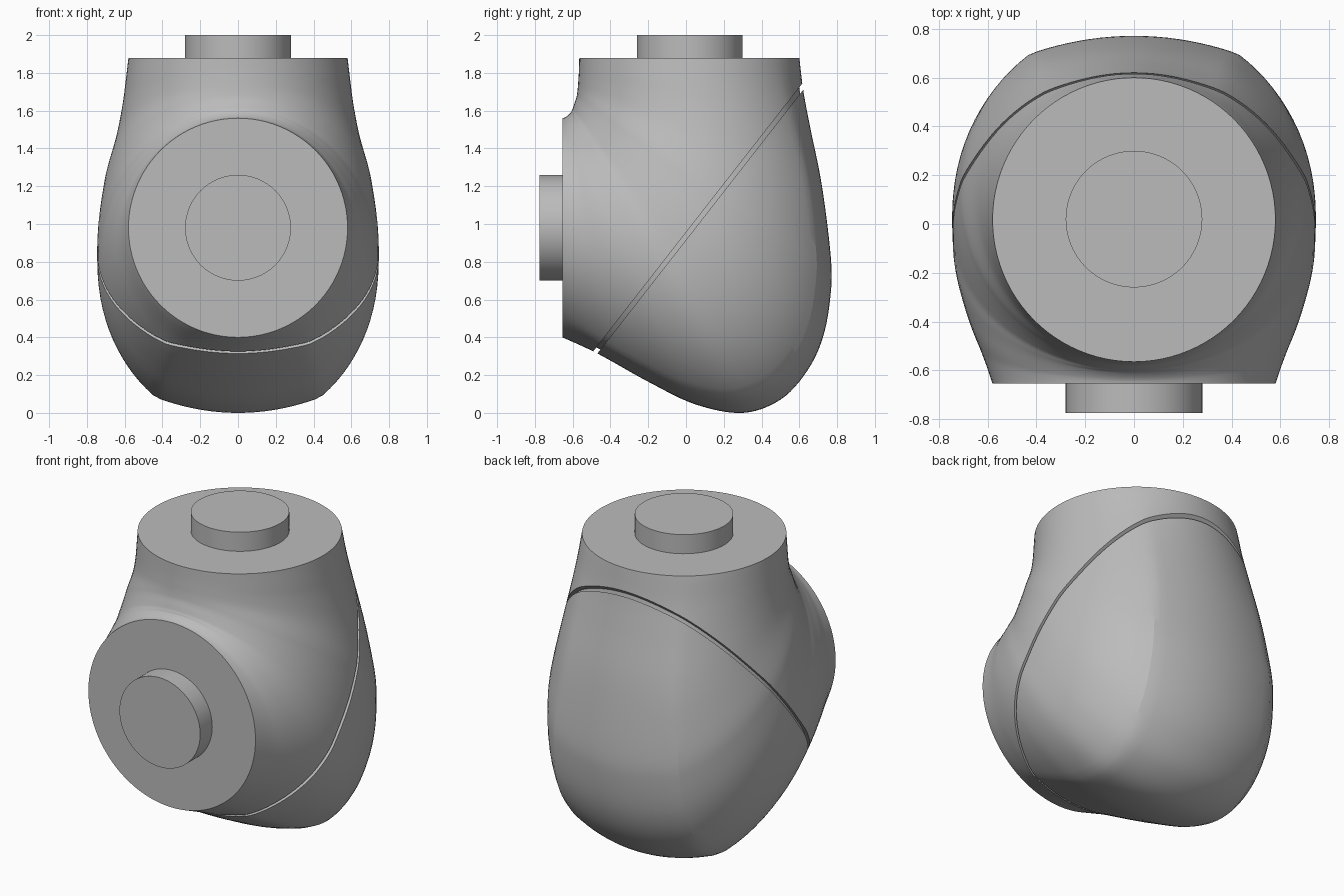
import bpy
import bmesh
import math
from mathutils import Vector, Matrix

default_cube = bpy.data.objects.get("Cube")
if default_cube:
    bpy.data.objects.remove(default_cube, do_unlink=True)

grey = bpy.data.materials.new("satin grey")
grey.use_nodes = True
grey.diffuse_color = (0.5, 0.5, 0.5, 1)
grey.node_tree.nodes["Principled BSDF"].inputs["Base Color"].default_value = grey.diffuse_color

SEGMENTS = 96
STEPS = 6

# Elbow sections, front flange to top flange:
# inner fold (y, z), outer heel (y, z), half width
SECTIONS = [
    (-.655, 1.56, -.655, .40, .58),
    (-.64, 1.565, -.47, .315, .615),
    (-.625, 1.575, -.2, .165, .67),
    (-.61, 1.59, .05, .045, .71),
    (-.605, 1.6, .3, .0, .738),
    (-.6, 1.61, .5, .07, .745),
    (-.595, 1.625, .64, .22, .745),
    (-.59, 1.64, .725, .4, .737),
    (-.583, 1.66, .765, .62, .72),
    (-.578, 1.68, .767, .82, .7),
    (-.573, 1.72, .72, 1.2, .645),
    (-.57, 1.76, .66, 1.5, .612),
    (-.567, 1.81, .622, 1.7, .595),
    (-.565, 1.88, .6, 1.88, .58),
]


def spline(rows, i, t):
    """Smoothly interpolate between neighbouring rows."""
    last = len(rows) - 1
    a, b, c, d = (rows[min(max(k, 0), last)] for k in (i - 1, i, i + 1, i + 2))
    return [q + t / 2 * (r - p + t * (2 * p - 5 * q + 4 * r - s + t * (3 * (q - r) + s - p)))
            for p, q, r, s in zip(a, b, c, d)]


def ring(row, along):
    """Oval section whose heel side flattens into a shallow arc."""
    inner, outer, width = Vector((0, row[0], row[1])), Vector((0, row[2], row[3])), row[4]
    centre, axis = (inner + outer) / 2, (outer - inner) / 2
    flat = min(1, along / .1, max(0, (1 - along) / .25))
    points = []
    for k in range(SEGMENTS):
        angle = math.tau * k / SEGMENTS
        x, u = width * math.sin(angle), math.cos(angle)
        arc = 1 - .1 / axis.length * (x / .45) ** 2
        heel = .05 + 1.05 * u
        if u > 0:
            heel = min(heel, arc)
        points.append(centre + axis * (u + flat * (heel - u)) + Vector((x, 0, 0)))
    # Keep the fold end on its profile
        if u <= 0:
            points[-1] = centre + axis * (u + flat * .05 * (1 + u)) + Vector((x, 0, 0))
    return points


def elbow_mesh():
    bm = bmesh.new()
    count = (len(SECTIONS) - 1) * STEPS
    loops = []
    for n in range(count + 1):
        i = min(n // STEPS, len(SECTIONS) - 2)
        row = spline(SECTIONS, i, n / STEPS - i)
        loops.append([bm.verts.new(p) for p in ring(row, n / count)])
    for a, b in zip(loops, loops[1:]):
        for k in range(SEGMENTS):
            j = (k + 1) % SEGMENTS
            bm.faces.new((a[k], a[j], b[j], b[k]))
    bm.faces.new(loops[0])
    bm.faces.new(loops[-1])
    bmesh.ops.recalc_face_normals(bm, faces=bm.faces)
    return bm


def trim(bm, point, normal):
    """Remove everything on the normal side and close the cut."""
    cut = bmesh.ops.bisect_plane(bm, geom=bm.verts[:] + bm.edges[:] + bm.faces[:],
                                 dist=1e-5, plane_co=point, plane_no=normal, clear_outer=True)
    edges = [e for e in cut["geom_cut"] if isinstance(e, bmesh.types.BMEdge)]
    bmesh.ops.holes_fill(bm, edges=edges, sides=0)


def finish(name, bm):
    bmesh.ops.recalc_face_normals(bm, faces=bm.faces)
    mesh = bpy.data.meshes.new(name)
    bm.to_mesh(mesh)
    bm.free()
    mesh.materials.append(grey)
    obj = bpy.data.objects.new(name, mesh)
    bpy.context.collection.objects.link(obj)
    bpy.ops.object.select_all(action="DESELECT")
    obj.select_set(True)
    bpy.context.view_layer.objects.active = obj
    bpy.ops.object.shade_smooth_by_angle(angle=math.radians(15))


def hub(name, centre, depth, turn):
    bm = bmesh.new()
    bmesh.ops.create_cone(bm, cap_ends=True, segments=SEGMENTS, radius1=.28, radius2=.28,
                          depth=depth, matrix=Matrix.Translation(centre) @ Matrix.Rotation(turn, 4, "X"))
    finish(name, bm)


# Sloping seam between the housing and the rear cover
along_seam = Vector((0, 1.085, 1.39)).normalized()
to_cover = Vector((0, along_seam.z, -along_seam.y))
seam = Vector((0, .07, 1.025))
half_gap = to_cover * .012

housing = elbow_mesh()
trim(housing, seam - half_gap, to_cover)
finish("elbow_housing", housing)

cover = elbow_mesh()
trim(cover, seam + half_gap, -to_cover)
finish("rear_cover", cover)

# Recessed core seen at the bottom of the seam
core = elbow_mesh()
trim(core, seam + half_gap * 2, to_cover)
trim(core, seam - half_gap * 2, -to_cover)
shrink = Matrix.Translation(seam) @ Matrix.Scale(.97, 4) @ Matrix.Translation(-seam)
bmesh.ops.transform(core, matrix=shrink, verts=core.verts)
finish("seam_core", core)

# Output hubs
hub("top_hub", (0, .02, 1.93), .14, 0)
hub("front_hub", (0, -.705, .98), .14, math.pi / 2)
